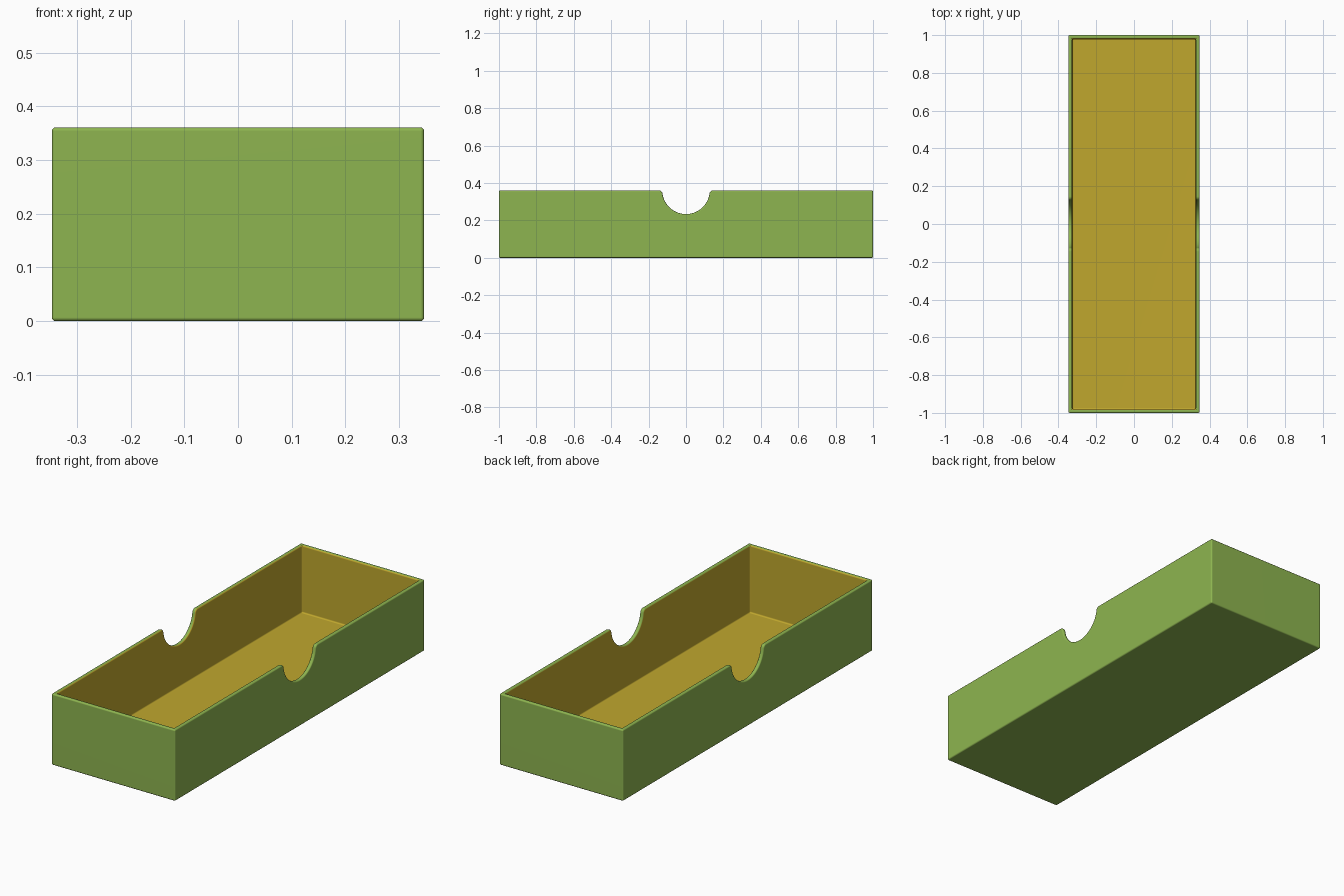
import bpy, bmesh, math

if "Cube" in bpy.data.objects:
    bpy.data.objects.remove(bpy.data.objects["Cube"], do_unlink=True)

W, L, H = 0.347, 1.0, 0.361      # half width, half length, height
WALL, EDGE = 0.02, 0.007         # wall thickness, edge rounding
NOTCH, FILLET = 0.127, 0.02      # finger notch radius, its lip radius


def material(name, colour):
    mat = bpy.data.materials.new(name)
    mat.use_nodes = True
    mat.diffuse_color = (*colour, 1)
    mat.node_tree.nodes["Principled BSDF"].inputs["Base Color"].default_value = (*colour, 1)
    return mat


def arc(cy, cz, radius, start, end, steps):
    angles = [start + (end - start) * i / steps for i in range(steps + 1)]
    return [(cy + radius * math.cos(a), cz + radius * math.sin(a)) for a in angles]


# Side wall outline: rounded lip running into the semicircular finger notch
tilt = math.asin(FILLET / (NOTCH + FILLET))
lip_y = (NOTCH + FILLET) * math.cos(tilt)
lip = arc(-lip_y, H - FILLET, FILLET, math.pi / 2, tilt, 6)
bowl = arc(0, H, NOTCH, math.pi + tilt, 2 * math.pi - tilt, 28)
notch = lip + bowl[1:-1] + [(-y, z) for y, z in reversed(lip)]
outline = [(L, 0), (-L, 0), (-L, H)] + notch + [(L, H)]

# Open shell: two notched sides, floor and two plain ends
bm = bmesh.new()
left, right = ([bm.verts.new((x, y, z)) for y, z in outline] for x in (W, -W))
bm.faces.new(left)
bm.faces.new(right)
for a, b in ((0, 1), (1, 2), (-1, 0)):
    bm.faces.new((left[a], left[b], right[b], right[a]))
bmesh.ops.recalc_face_normals(bm, faces=bm.faces)
floor = min(bm.faces, key=lambda f: f.calc_center_median().z)
if floor.normal.z > 0:
    bmesh.ops.reverse_faces(bm, faces=bm.faces)
mesh = bpy.data.meshes.new("tray")
bm.to_mesh(mesh)
bm.free()

tray = bpy.data.objects.new("tray", mesh)
bpy.context.collection.objects.link(tray)
mesh.materials.append(material("leaf green", (0.27, 0.46, 0.08)))
mesh.materials.append(material("mustard lining", (0.53, 0.39, 0.027)))

# Wall thickness with a lining colour, then softened edges
solid = tray.modifiers.new("walls", "SOLIDIFY")
solid.thickness = WALL
solid.offset = -1
solid.use_even_offset = True
solid.material_offset = 1
solid.material_offset_rim = 0
bevel = tray.modifiers.new("soft_edges", "BEVEL")
bevel.width = EDGE
bevel.segments = 3
bevel.limit_method = "ANGLE"
bevel.angle_limit = math.radians(40)
bevel.use_clamp_overlap = False

bpy.ops.object.select_all(action="DESELECT")
tray.select_set(True)
bpy.context.view_layer.objects.active = tray
for name in ("walls", "soft_edges"):
    bpy.ops.object.modifier_apply(modifier=name)
bpy.ops.object.shade_smooth_by_angle(angle=math.radians(40))
tray.modifiers.new("even_shading", "WEIGHTED_NORMAL").keep_sharp = True
